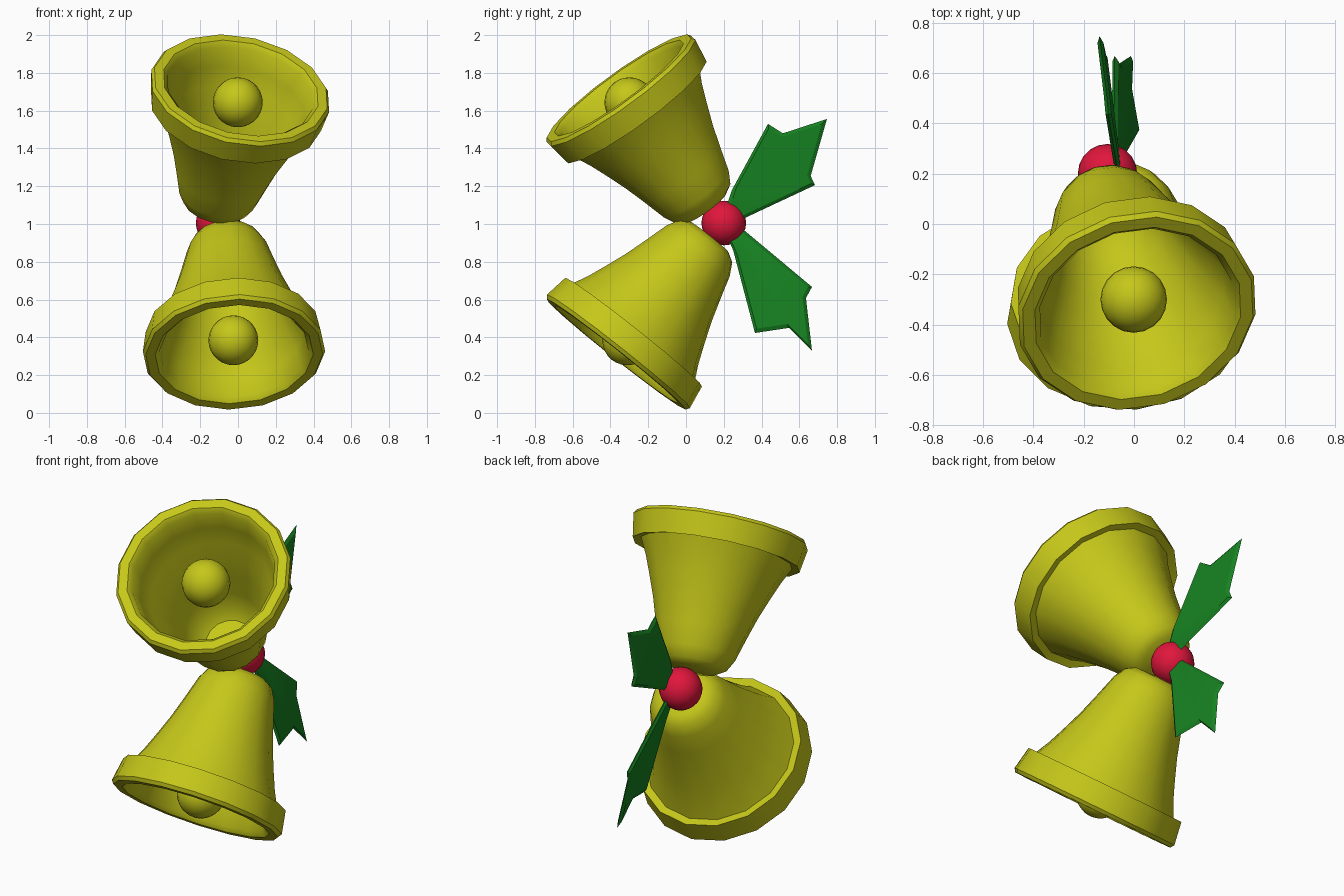
import bpy, bmesh, math
from mathutils import Vector, Matrix

if "Cube" in bpy.data.objects:
    bpy.data.objects.remove(bpy.data.objects["Cube"])


def material(name, rgb):
    m = bpy.data.materials.new(name)
    m.diffuse_color = (*rgb, 1)
    m.use_nodes = True
    m.node_tree.nodes["Principled BSDF"].inputs["Base Color"].default_value = m.diffuse_color
    return m


GOLD = material("gold", (0.56, 0.57, 0.01))
RED = material("red", (0.75, 0.008, 0.045))
GREEN = material("green", (0.008, 0.22, 0.015))


def finish(name, bm, mat, matrix=Matrix(), angle=35):
    bmesh.ops.recalc_face_normals(bm, faces=bm.faces)
    me = bpy.data.meshes.new(name)
    bm.to_mesh(me)
    bm.free()
    ob = bpy.data.objects.new(name, me)
    bpy.context.collection.objects.link(ob)
    ob.matrix_world = matrix
    me.materials.append(mat)
    bpy.ops.object.select_all(action='DESELECT')
    ob.select_set(True)
    bpy.context.view_layer.objects.active = ob
    bpy.ops.object.shade_smooth_by_angle(angle=math.radians(angle))
    return ob


def ball(name, centre, radius, mat):
    bm = bmesh.new()
    bmesh.ops.create_uvsphere(bm, u_segments=20, v_segments=14, radius=radius)
    finish(name, bm, mat, Matrix.Translation(centre), 60)


# Bell wall: (radius, distance from crown), outside then inside
PROFILE = [(0, 0), (.13, .005), (.18, .035), (.215, .1), (.25, .22), (.29, .35),
           (.335, .47), (.375, .57), (.42, .66), (.463, .65), (.484, .78), (.47, .80),
           (.42, .80), (.395, .775), (.375, .66), (.335, .56), (.295, .46),
           (.255, .34), (.215, .2), (.18, .1), (.13, .05), (0, .045)]
DEPTH = 0.80


def bell(name, mouth, axis):
    axis = Vector(axis).normalized()
    origin = Vector(mouth) - axis * DEPTH
    bm = bmesh.new()
    verts = [bm.verts.new((r, 0, h)) for r, h in PROFILE]
    edges = [bm.edges.new(p) for p in zip(verts, verts[1:])]
    bmesh.ops.spin(bm, geom=verts + edges, cent=(0, 0, 0), axis=(0, 0, 1),
                   angle=math.tau, steps=16)
    bmesh.ops.remove_doubles(bm, verts=bm.verts, dist=1e-4)
    turn = axis.to_track_quat('Z', 'Y').to_matrix().to_4x4()
    finish(name + "_bell", bm, GOLD, Matrix.Translation(origin) @ turn)
    ball(name + "_clapper", origin + axis * 0.705, 0.132, GOLD)


bell("upper", (.015, -.355, 1.72), (.17, -.58, .797))
bell("lower", (-.02, -.37, .31), (.05, -.62, -.783))

# Berry at the back where the bells meet
ball("berry", (-.105, .20, 1.005), .118, RED)


def leaf(name, outline, plane, half=.012):
    """Thin leaf from a (y, z) outline lying on x = a + b*y + c*z."""
    a, b, c = plane
    n = len(outline)
    cy = sum(p[0] for p in outline) / n
    cz = sum(p[1] for p in outline) / n
    bm = bmesh.new()

    def ring(scale, dx):
        pts = [(cy + (y - cy) * scale, cz + (z - cz) * scale) for y, z in outline]
        return [bm.verts.new((a + b * y + c * z + dx, y, z)) for y, z in pts]

    rim = ring(1, 0)
    for side in (-1, 1):
        inner = ring(.9, side * half)
        bm.faces.new(inner)
        for i in range(n):
            j = (i + 1) % n
            bm.faces.new((rim[i], rim[j], inner[j], inner[i]))
    finish(name, bm, GREEN, angle=30)


# Two jagged leaves behind the berry
leaf("upper_leaf", [(.21, 1.08), (.243, 1.18), (.434, 1.53), (.513, 1.48), (.746, 1.556),
                    (.66, 1.254), (.683, 1.206), (.286, 1.02)], (-.008, -.11, -.03))
leaf("lower_leaf", [(.22, .93), (.286, .985), (.667, .667), (.635, .608), (.667, .328),
                    (.545, .45), (.365, .423), (.25, .86)], (.15, -.15, -.19))
